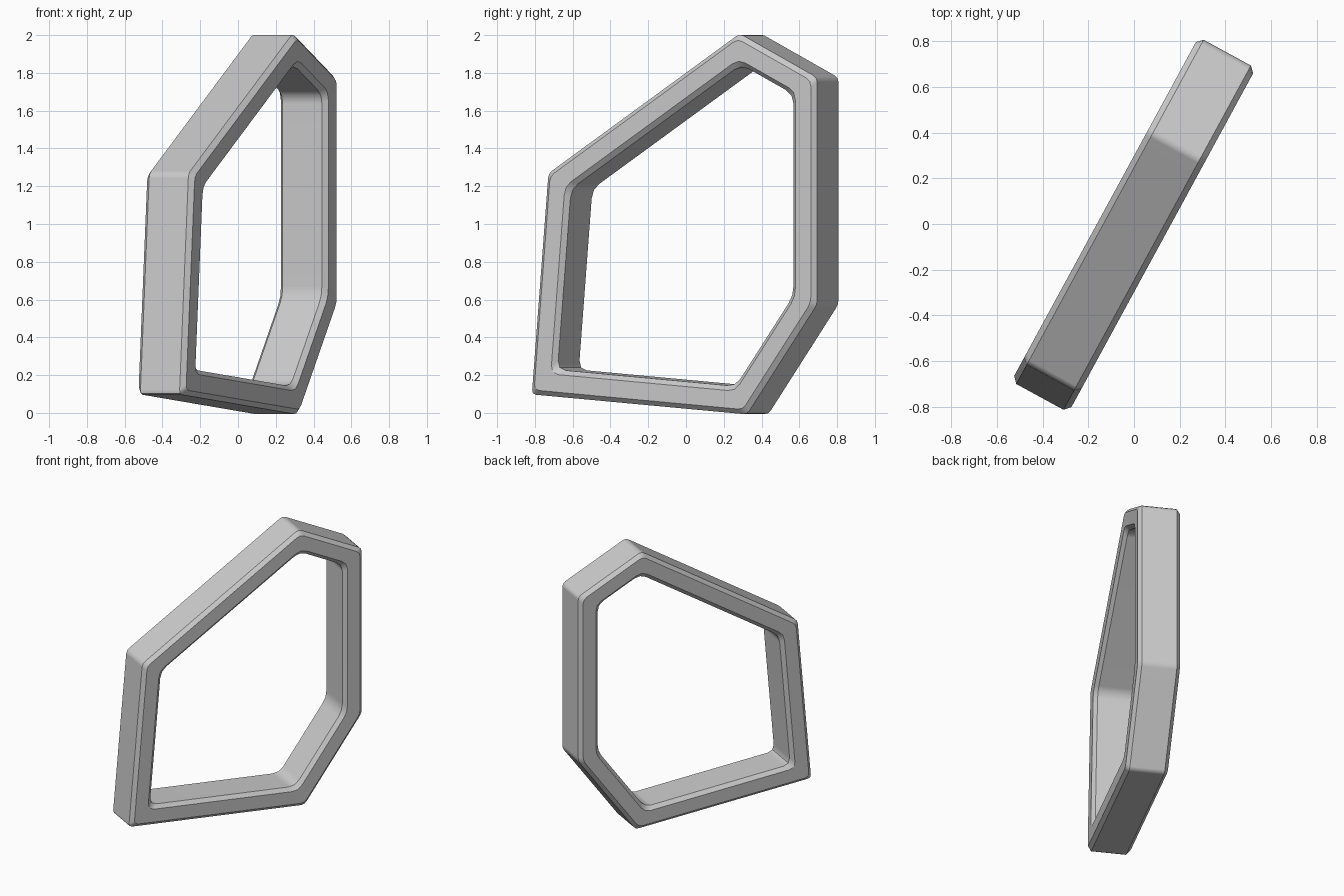
import bpy
import bmesh
import math
from mathutils import Vector, Matrix

cube = bpy.data.objects.get("Cube")
if cube:
    bpy.data.objects.remove(cube, do_unlink=True)

HALF_DEPTH = 0.143
WALL = 0.143
CHAMFER = 0.025

# Six-sided outline, counter-clockwise in the plane of the ring
OUTLINE = [Vector(p) for p in ((-0.865, 0.098), (0.432, -0.008), (0.855, 0.575),
                               (0.855, 1.775), (0.388, 2.008), (-0.765, 1.268))]


def inset(points, distance):
    """Move every side inwards by the same distance."""
    result = []
    for i, p in enumerate(points):
        a = (p - points[i - 1]).normalized()
        b = (points[(i + 1) % len(points)] - p).normalized()
        na, nb = Vector((-a.y, a.x)), Vector((-b.y, b.x))
        result.append(p + (na + nb) * distance / (1 + na.dot(nb)))
    return result


def soften(points, size):
    """Replace each corner with a short three-point curve."""
    result = []
    for i, p in enumerate(points):
        start = p + (points[i - 1] - p).normalized() * size
        end = p + (points[(i + 1) % len(points)] - p).normalized() * size
        result += [start, (start + 2 * p + end) / 4, end]
    return result


# Chamfered wall section: inset from the outline, and depth
edge = HALF_DEPTH - CHAMFER
half = [(0, edge), (CHAMFER, HALF_DEPTH), (WALL - CHAMFER, HALF_DEPTH), (WALL, edge)]
section = half + [(w, -n) for w, n in reversed(half)]

# Sweep the section around the outline
bm = bmesh.new()
loops = []
for w, n in section:
    size = 0.025 + 0.025 * w / WALL
    loops.append([bm.verts.new((p.x, n, p.y)) for p in soften(inset(OUTLINE, w), size)])
for i, loop in enumerate(loops):
    other = loops[i - 1]
    for j in range(len(loop)):
        bm.faces.new((loop[j - 1], loop[j], other[j], other[j - 1]))
bmesh.ops.recalc_face_normals(bm, faces=bm.faces)

# Turn the ring about the vertical axis
bm.transform(Matrix.Rotation(math.atan2(0.878, 0.478), 4, 'Z'))
mesh = bpy.data.meshes.new("ring_frame")
bm.to_mesh(mesh)
bm.free()
frame = bpy.data.objects.new("ring_frame", mesh)
bpy.context.collection.objects.link(frame)

# Plain grey surface
grey = bpy.data.materials.new("plain_grey")
grey.use_nodes = True
colour = (0.6, 0.6, 0.6, 1)
grey.diffuse_color = colour
grey.node_tree.nodes["Principled BSDF"].inputs["Base Color"].default_value = colour
mesh.materials.append(grey)

# Smooth corners with crisp rims
bpy.ops.object.select_all(action='DESELECT')
frame.select_set(True)
bpy.context.view_layer.objects.active = frame
bpy.ops.object.shade_smooth_by_angle(angle=math.radians(35))
weighted = frame.modifiers.new("flat_walls", 'WEIGHTED_NORMAL')
weighted.keep_sharp = True
